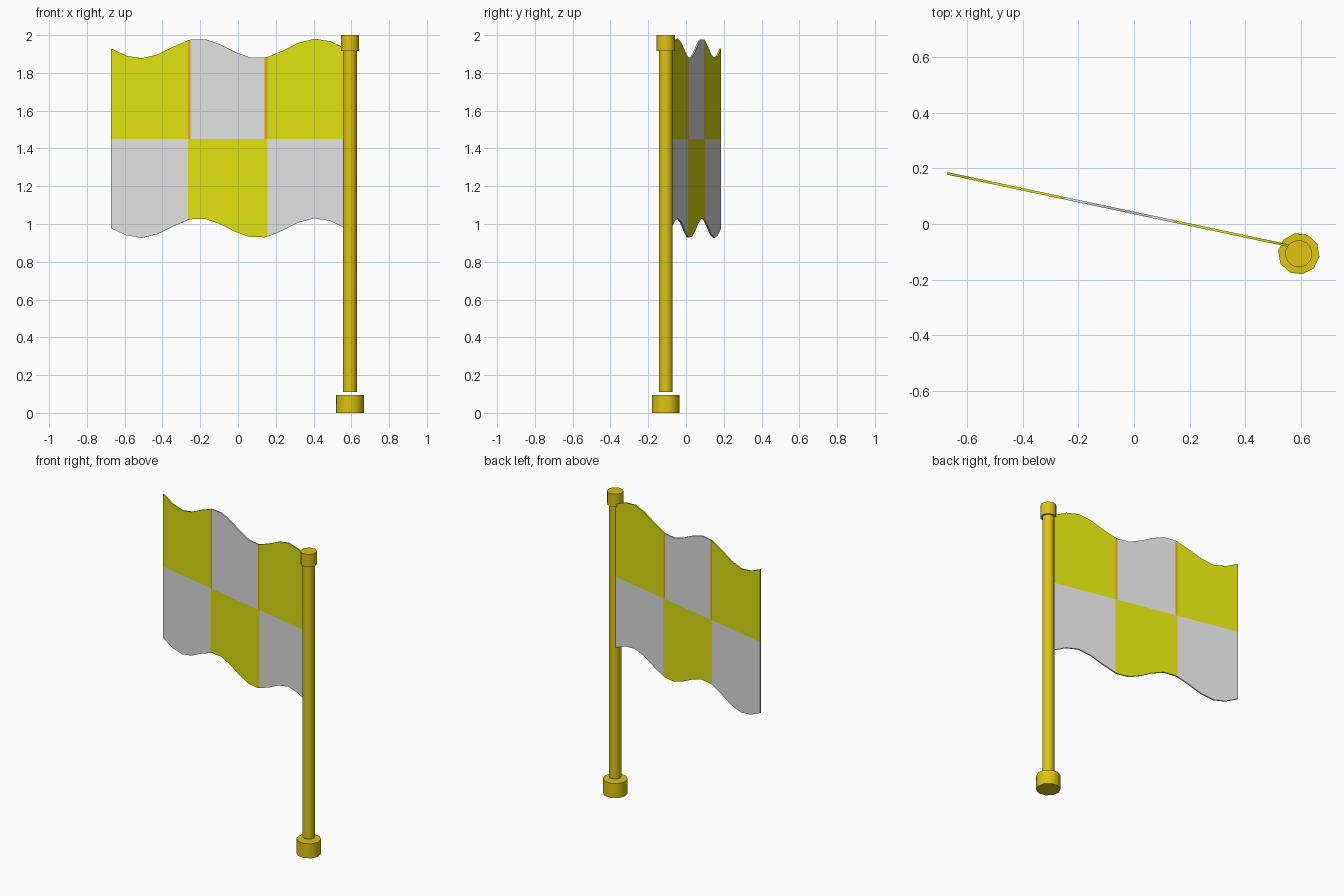
import bpy, bmesh, math

if "Cube" in bpy.data.objects:
    bpy.data.objects.remove(bpy.data.objects["Cube"])


def material(name, rgb):
    m = bpy.data.materials.new(name)
    m.diffuse_color = (*rgb, 1)
    m.use_nodes = True
    m.node_tree.nodes["Principled BSDF"].inputs["Base Color"].default_value = m.diffuse_color
    return m


gold = material("gold", (0.73, 0.55, 0.006))
yellow = material("yellow", (0.73, 0.75, 0.005))
grey = material("light grey", (0.75, 0.75, 0.75))
orange = material("orange", (0.73, 0.40, 0.006))

PX, PY = 0.593, -0.107


# Pole parts: upright cylinders on one axis
def cylinder(name, radius, z0, z1, sides):
    bpy.ops.mesh.primitive_cylinder_add(
        vertices=sides, radius=radius, depth=z1 - z0,
        location=(PX, PY, (z0 + z1) / 2), rotation=(0, 0, math.radians(10)))
    ob = bpy.context.object
    ob.name = name
    ob.data.materials.append(gold)
    bpy.ops.object.shade_smooth_by_angle(angle=math.radians(40))


cylinder("base", 0.075, 0.0, 0.096, 10)
cylinder("pole", 0.037, 0.11, 1.93, 16)
cylinder("pole_cap", 0.049, 1.916, 2.0, 16)

# Flag: two rows of colour cells, wavy top and bottom edges
X0, X1 = -0.672, 0.570
# (left, right, segments, top colour, bottom colour); 0 yellow, 1 grey, 2 orange
cells = [(X0, -0.263, 5, 0, 1),
         (-0.263, -0.250, 1, 2, 0),
         (-0.250, 0.142, 5, 1, 0),
         (0.142, 0.157, 1, 2, 0),
         (0.157, X1, 5, 0, 1)]


def column(bm, x):
    y = 0.182 - (x - X0) * 0.2115
    wave = 0.052 * math.sin(4 * math.pi * (X1 - x) / (X1 - X0))
    return [bm.verts.new((x, y, z)) for z in (0.978 + wave, 1.45, 1.929 + wave)]


bm = bmesh.new()
prev = column(bm, X0)
for left, right, n, top, bottom in cells:
    for i in range(1, n + 1):
        cur = column(bm, left + (right - left) * i / n)
        for row, colour in enumerate((bottom, top)):
            f = bm.faces.new((prev[row], cur[row], cur[row + 1], prev[row + 1]))
            f.material_index = colour
        prev = cur
mesh = bpy.data.meshes.new("flag")
bm.to_mesh(mesh)
bm.free()
for m in (yellow, grey, orange):
    mesh.materials.append(m)
flag = bpy.data.objects.new("flag", mesh)
bpy.context.collection.objects.link(flag)
solid = flag.modifiers.new("thickness", 'SOLIDIFY')
solid.thickness = 0.009
solid.offset = 0
